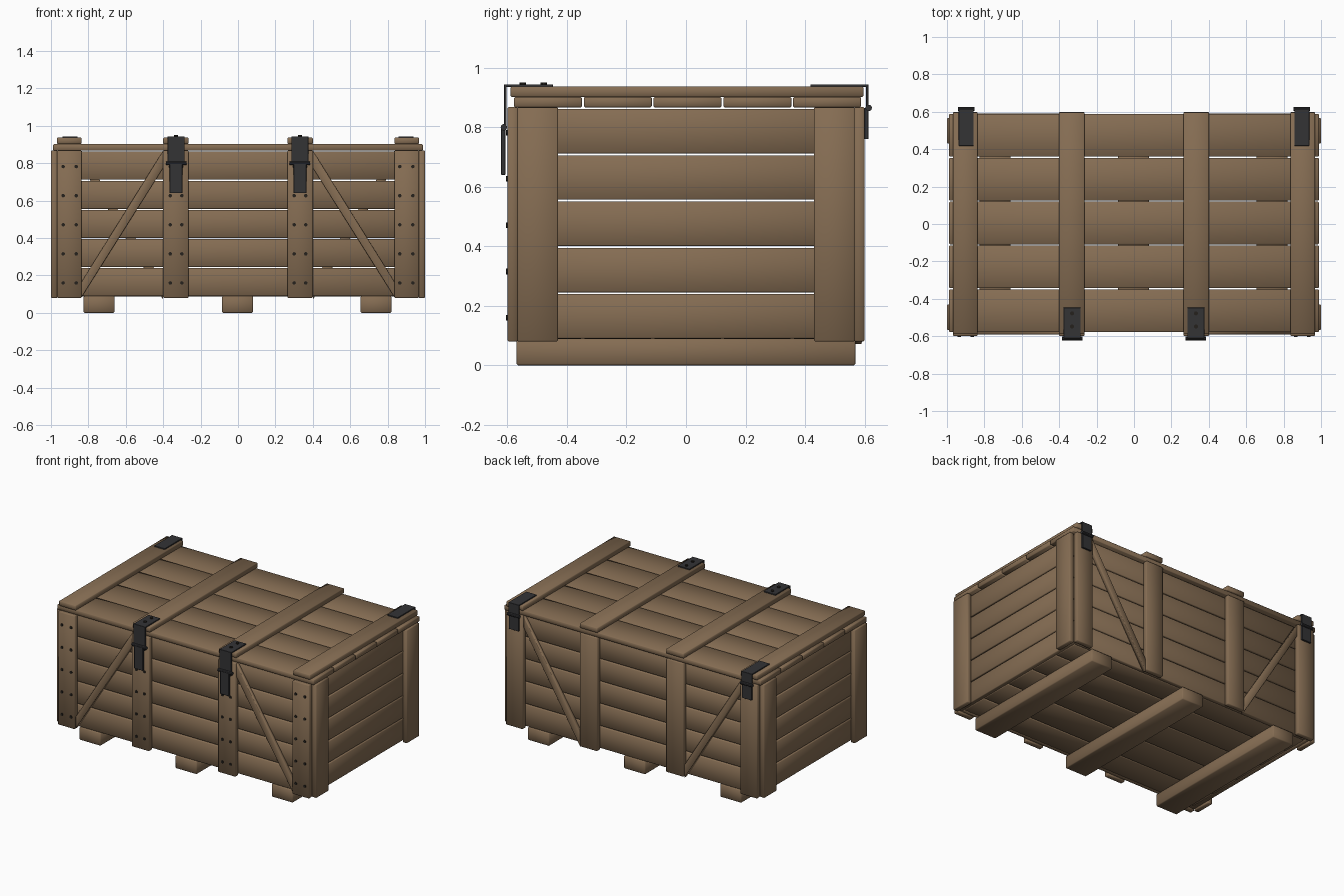
import bpy, bmesh, math
from mathutils import Matrix, Vector

cube = bpy.data.objects.get("Cube")
if cube:
    bpy.data.objects.remove(cube, do_unlink=True)


def material(name, rgb):
    m = bpy.data.materials.new(name)
    m.use_nodes = True
    m.diffuse_color = (*rgb, 1)
    m.node_tree.nodes["Principled BSDF"].inputs["Base Color"].default_value = (*rgb, 1)
    return m


WOOD = material("brown wood", (0.235, 0.152, 0.086))
METAL = material("dark iron", (0.033, 0.033, 0.036))
NAIL = material("nail black", (0.018, 0.015, 0.012))


def finish(name, bm, mat, smooth=True):
    bmesh.ops.recalc_face_normals(bm, faces=bm.faces)
    mesh = bpy.data.meshes.new(name)
    bm.to_mesh(mesh)
    bm.free()
    mesh.materials.append(mat)
    if smooth:
        mesh.shade_smooth()
    ob = bpy.data.objects.new(name, mesh)
    bpy.context.collection.objects.link(ob)
    return ob


def soften(bm, width):
    bmesh.ops.bevel(bm, geom=bm.edges[:], offset=width, segments=1,
                    affect='EDGES', profile=0.5)


def box(name, x, y, z, mat=WOOD, bevel=0.004):
    """Bevelled box given (low, high) limits on each axis."""
    bm = bmesh.new()
    size = Vector((x[1] - x[0], y[1] - y[0], z[1] - z[0]))
    mid = Vector((x[0] + x[1], y[0] + y[1], z[0] + z[1])) / 2
    bmesh.ops.create_cube(bm, size=1, matrix=Matrix.Translation(mid) @ Matrix.Diagonal((*size, 1)))
    soften(bm, bevel)
    return finish(name, bm, mat, mat is WOOD)


def rod(name, centre, axis, radius, length, mat, sides=10):
    bm = bmesh.new()
    rot = Vector((0, 0, 1)).rotation_difference(Vector(axis)).to_matrix().to_4x4()
    bmesh.ops.create_cone(bm, cap_ends=True, segments=sides, radius1=radius, radius2=radius,
                          depth=length, matrix=Matrix.Translation(centre) @ rot)
    return finish(name, bm, mat, False)


def brace(name, outline, y0, y1):
    """Board with an x-z outline, pushed from y0 to y1."""
    bm = bmesh.new()
    face = bm.faces.new([bm.verts.new((x, y0, z)) for x, z in outline])
    new = bmesh.ops.extrude_face_region(bm, geom=[face])["geom"]
    bmesh.ops.translate(bm, vec=(0, y1 - y0, 0),
                        verts=[v for v in new if isinstance(v, bmesh.types.BMVert)])
    bmesh.ops.recalc_face_normals(bm, faces=bm.faces)
    soften(bm, 0.003)
    return finish(name, bm, WOOD)


def span(a, b, s):
    """Limits mirrored to the side given by the sign s."""
    return tuple(sorted((a * s, b * s)))


SIDES = ((1, "left"), (-1, "right"))
FACES = ((-1, "front"), (1, "back"))
GAP = 0.003

# Wall planks, five rows with narrow open gaps
PITCH = 0.1555
for i in range(5):
    z = (0.087 + i * PITCH + GAP, 0.087 + (i + 1) * PITCH - GAP)
    for s, word in FACES:
        box(f"{word}_plank_{i + 1}", (-0.935, 0.935), span(0.535, 0.565, s), z)
    for s, word in SIDES:
        box(f"{word}_end_plank_{i + 1}", span(0.935, 0.965, s), (-0.565, 0.565), z)

# Lid and floor planks share the same spacing
LID = 0.2345
for i in range(5):
    y0 = -0.581 + i * LID
    y = (y0 + GAP, y0 + LID - GAP)
    box(f"lid_plank_{i + 1}", (-0.988, 0.988), y, (0.867, 0.902))
    box(f"floor_plank_{i + 1}", (-0.935, 0.935),
        (max(y[0], -0.535), min(y[1], 0.535)), (0.088, 0.115))

# Skids under the floor
for x, word in ((-0.742, "right"), (-0.002, "middle"), (0.738, "left")):
    box(f"{word}_skid", (x - 0.083, x + 0.083), (-0.57, 0.57), (0, 0.09), bevel=0.006)

# Battens on walls and lid, end posts
for s, side in SIDES:
    for a, b, kind in ((0.837, 0.967, "outer"), (0.265, 0.4, "inner")):
        x = span(a, b, s)
        box(f"{side}_{kind}_lid_batten", x, (-0.589, 0.597), (0.902, 0.937))
        for f, face in FACES:
            box(f"{face}_{side}_{kind}_batten", x, span(0.565, 0.6, f), (0.08, 0.868))
    for f, face in FACES:
        box(f"{face}_{side}_end_post", span(0.965, 1.0, s), span(0.43, 0.567, f), (0.08, 0.867))

    # Diagonal braces: rising inward on the front, outward on the back
    front = [(0.837, 0.083), (0.837, 0.165), (0.4, 0.868), (0.4, 0.775)]
    back = [(0.4, 0.07), (0.4, 0.16), (0.837, 0.868), (0.837, 0.785)]
    brace(f"front_{side}_brace", [(x * s, z) for x, z in front], -0.565, -0.592)
    brace(f"back_{side}_brace", [(x * s, z) for x, z in back], 0.565, 0.592)

    # Nail heads on the front battens
    for mid, half, kind in ((0.9, 0.035, "outer"), (0.331, 0.031, "inner")):
        for row in range(5):
            for d in (-half, half):
                rod(f"{side}_{kind}_nail", ((mid + d) * s, -0.601, 0.16 + row * PITCH),
                    (0, 1, 0), 0.0095, 0.008, NAIL)

    # Front latch: bent strap, barrel, hanging hasp and bolts
    c = 0.331 * s
    wide, narrow = (c - 0.045, c + 0.045), (c - 0.034, c + 0.034)
    box(f"{side}_latch_top", wide, (-0.611, -0.447), (0.936, 0.944), METAL, 0.001)
    box(f"{side}_latch_strap", wide, (-0.611, -0.603), (0.8, 0.944), METAL, 0.001)
    box(f"{side}_latch_hasp", narrow, (-0.622, -0.606), (0.64, 0.805), METAL, 0.002)
    rod(f"{side}_latch_barrel", (c, -0.612, 0.8), (1, 0, 0), 0.011, 0.11, METAL)
    for y in (-0.478, -0.548):
        rod(f"{side}_latch_bolt", (c, y, 0.946), (0, 0, 1), 0.011, 0.008, NAIL)

    # Back hinge: bent strap, barrel and lower leaf
    c = 0.897 * s
    wide = (c - 0.04, c + 0.04)
    box(f"{side}_hinge_top", wide, (0.418, 0.613), (0.936, 0.944), METAL, 0.001)
    box(f"{side}_hinge_strap", wide, (0.605, 0.613), (0.865, 0.944), METAL, 0.001)
    box(f"{side}_hinge_leaf", (c - 0.036, c + 0.036), (0.6, 0.613), (0.76, 0.865), METAL, 0.001)
    rod(f"{side}_hinge_barrel", (c, 0.614, 0.865), (1, 0, 0), 0.011, 0.09, METAL)
